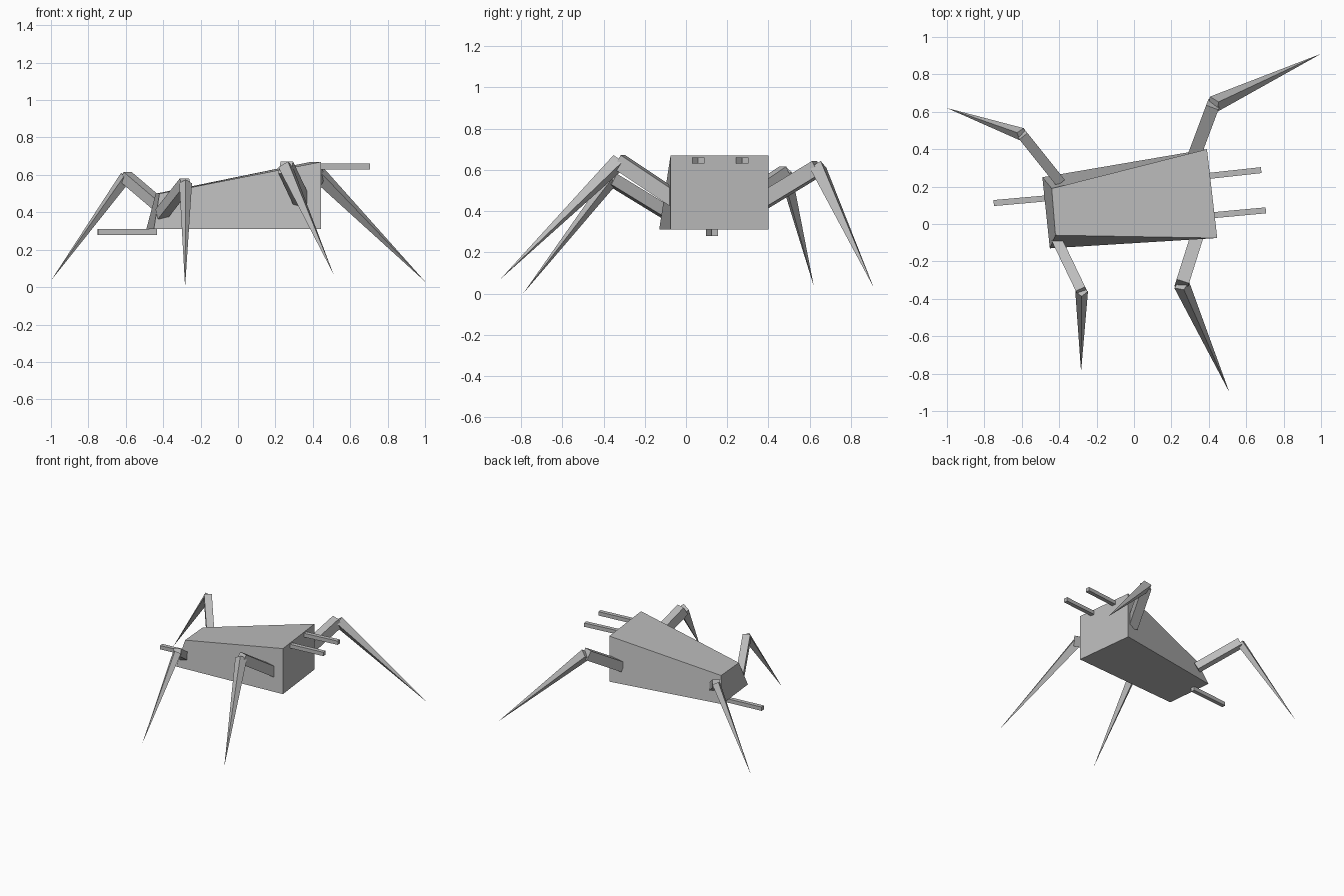
import bpy
from mathutils import Vector

if "Cube" in bpy.data.objects:
    bpy.data.objects.remove(bpy.data.objects["Cube"])

grey = bpy.data.materials.new("plain grey")
grey.diffuse_color = (0.5, 0.5, 0.5, 1)
grey.use_nodes = True
grey.node_tree.nodes["Principled BSDF"].inputs["Base Color"].default_value = grey.diffuse_color


def make(name, verts, faces):
    me = bpy.data.meshes.new(name)
    me.from_pydata([tuple(v) for v in verts], [], faces)
    me.materials.append(grey)
    ob = bpy.data.objects.new(name, me)
    bpy.context.scene.collection.objects.link(ob)
    return ob


BOX = [(3, 2, 1, 0), (4, 5, 6, 7), (0, 1, 5, 4), (1, 2, 6, 5), (2, 3, 7, 6), (3, 0, 4, 7)]
SPIKE = [(3, 2, 1, 0), (0, 1, 4), (1, 2, 4), (2, 3, 4), (3, 0, 4)]


def axes(a, b):
    d = (b - a).normalized()
    side = d.cross(Vector((0, 0, 1))).normalized()
    return d, side, side.cross(d)


def bar(name, a, b, w, h):
    """Rectangular bar between two points."""
    a, b = Vector(a), Vector(b)
    d, s, u = axes(a, b)
    ring = [s * (i * w / 2) + u * (j * h / 2) for i, j in ((-1, -1), (1, -1), (1, 1), (-1, 1))]
    return make(name, [p + r for p in (a, b) for r in ring], BOX)


def spike(name, a, b, r):
    """Four-sided spike with a ridge facing up."""
    a, b = Vector(a), Vector(b)
    d, s, u = axes(a, b)
    return make(name, [a - u * r, a + s * r, a + u * r, a - s * r, b], SPIKE)


# Tapered body, wide and tall at the right end
make("body", [
    (-0.45, -0.13, 0.31), (0.445, -0.075, 0.31), (0.39, 0.40, 0.31), (-0.49, 0.25, 0.31),
    (-0.42, -0.06, 0.50), (0.445, -0.075, 0.67), (0.39, 0.40, 0.67), (-0.44, 0.19, 0.50)], BOX)

# Legs: hip, knee, tip, upper width, upper height, spike radius
legs = {
    "front_left": ((-0.41, -0.09, 0.39), (-0.28, -0.36, 0.555), (-0.283, -0.79, 0.0), 0.055, 0.06, 0.034),
    "front_right": ((0.345, -0.04, 0.45), (0.255, -0.325, 0.64), (0.51, -0.9, 0.07), 0.07, 0.075, 0.043),
    "back_right": ((0.32, 0.36, 0.44), (0.425, 0.64, 0.61), (1.0, 0.91, 0.03), 0.07, 0.075, 0.045),
    "back_left": ((-0.40, 0.23, 0.42), (-0.60, 0.48, 0.59), (-1.0, 0.62, 0.035), 0.055, 0.06, 0.034),
}
for name, (hip, knee, tip, w, h, r) in legs.items():
    bar(name + "_upper_leg", hip, knee, w, h)
    spike(name + "_lower_leg", knee, tip, r)

# Thin rods at both ends
rods = {
    "left_rod": ((-0.435, 0.14, 0.295), (-0.75, 0.112, 0.295)),
    "right_rod_front": ((0.40, 0.045, 0.645), (0.705, 0.073, 0.645)),
    "right_rod_back": ((0.38, 0.255, 0.645), (0.68, 0.288, 0.645)),
}
for name, (a, b) in rods.items():
    bar(name, a, b, 0.032, 0.03)
